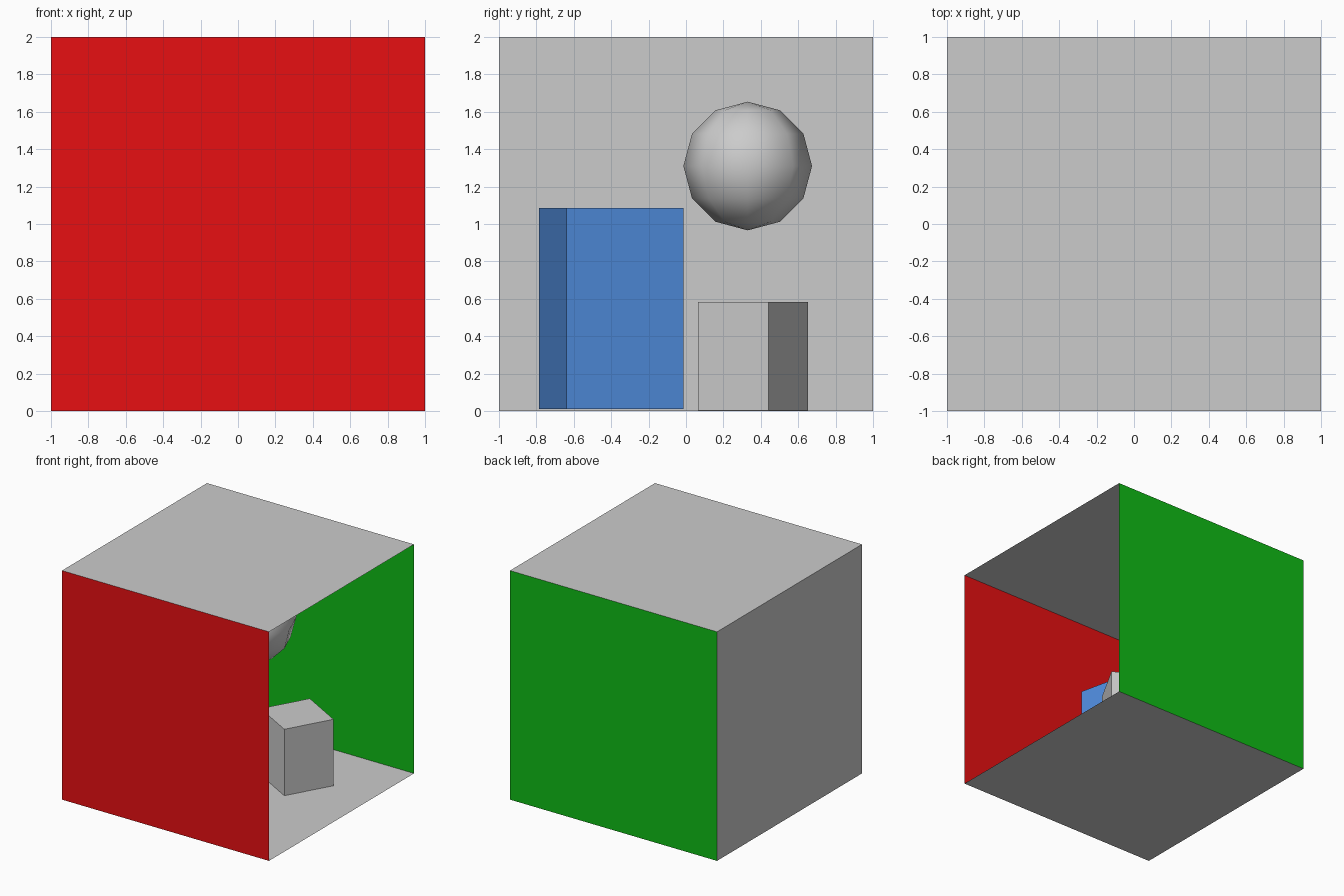
import bpy, math
from math import radians

if "Cube" in bpy.data.objects:
    bpy.data.objects.remove(bpy.data.objects["Cube"])


def material(name, rgb):
    m = bpy.data.materials.new(name)
    m.diffuse_color = (*rgb, 1)
    m.use_nodes = True
    m.node_tree.nodes["Principled BSDF"].inputs["Base Color"].default_value = m.diffuse_color
    return m


RED = material("red", (0.8, 0.005, 0.006))
GREEN = material("green", (0.005, 0.5, 0.008))
BLUE = material("blue", (0.08, 0.26, 0.72))


def finish(name, mat=None):
    ob = bpy.context.object
    ob.name = name
    if mat:
        ob.data.materials.append(mat)
    return ob


def panel(name, loc, rot, mat=None):
    bpy.ops.mesh.primitive_plane_add(size=2, location=loc, rotation=rot)
    return finish(name, mat)


def block(name, x, y, z, side, height, turn, mat=None):
    bpy.ops.mesh.primitive_cube_add(size=1, location=(x, y, z + height / 2),
                                    rotation=(0, 0, radians(turn)))
    ob = finish(name, mat)
    ob.scale = (side, side, height)
    return ob


# Room: five thin panels, open on the right (+x)
q = math.pi / 2
panel("floor", (0, 0, 0), (0, 0, 0))
panel("ceiling", (0, 0, 2), (0, 0, 0))
panel("left_wall", (-1, 0, 1), (0, q, 0))
panel("front_wall", (0, -1, 1), (q, 0, 0), RED)
panel("back_wall", (0, 1, 1), (q, 0, 0), GREEN)

# Turned blocks standing on the floor
block("tall_block", -0.355, -0.40, 0.01, 0.642, 1.075, 13.1, BLUE)
block("short_block", 0.32, 0.358, 0.003, 0.432, 0.58, -29.3)

# Low-poly smooth ball floating above
bpy.ops.mesh.primitive_uv_sphere_add(segments=8, ring_count=6, radius=0.344,
                                     location=(-0.08, 0.33, 1.31))
finish("ball")
bpy.ops.object.shade_smooth()
